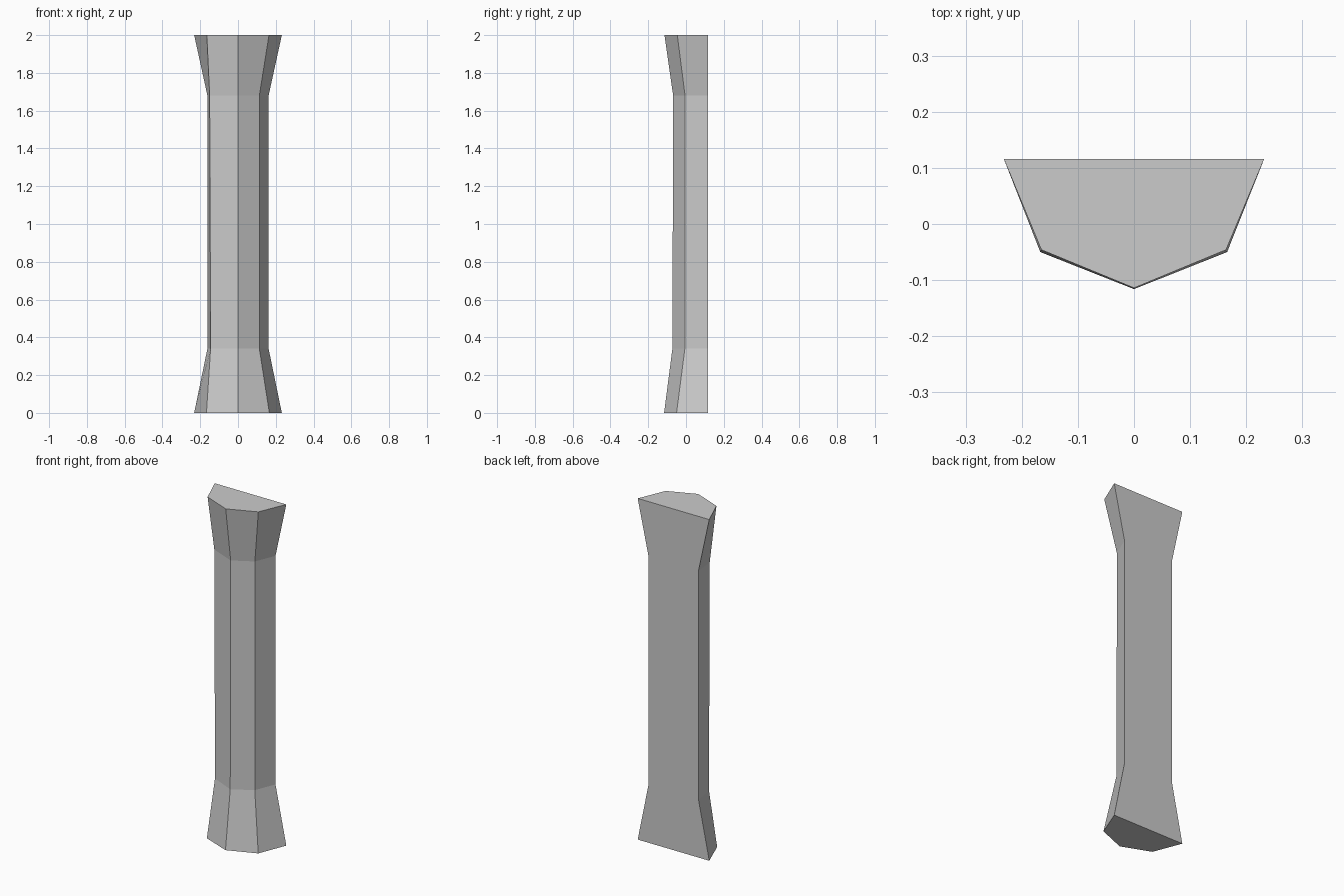
import bpy
import bmesh

cube = bpy.data.objects.get("Cube")
if cube:
    bpy.data.objects.remove(cube, do_unlink=True)

BACK = 0.116

# Plain grey stone
stone = bpy.data.materials.new("grey stone")
stone.use_nodes = True
colour = (0.6, 0.6, 0.6, 1)
stone.diffuse_color = colour
stone.node_tree.nodes["Principled BSDF"].inputs["Base Color"].default_value = colour

# Half-octagon sections: height, half width, right facet x, left facet x, facet y, front y
sections = [
    (0.00, 0.232, 0.167, 0.166, -0.050, -0.116),
    (0.34, 0.162, 0.145, 0.113, -0.006, -0.072),
    (1.68, 0.162, 0.150, 0.113, -0.005, -0.068),
    (2.00, 0.232, 0.165, 0.164, -0.046, -0.114),
]

# Column: flat back, faceted front, flared at foot and head
bm = bmesh.new()
rings = []
for z, half, right_x, left_x, facet_y, front_y in sections:
    outline = [(-half, BACK), (-right_x, facet_y), (0, front_y),
               (left_x, facet_y), (half, BACK)]
    rings.append([bm.verts.new((x, y, z)) for x, y in outline])

for low, high in zip(rings, rings[1:]):
    for i in range(len(low)):
        j = (i + 1) % len(low)
        bm.faces.new((low[i], low[j], high[j], high[i]))
bm.faces.new(rings[0][::-1])
bm.faces.new(rings[-1])
bmesh.ops.recalc_face_normals(bm, faces=bm.faces)

mesh = bpy.data.meshes.new("half_column")
bm.to_mesh(mesh)
bm.free()
mesh.materials.append(stone)
column = bpy.data.objects.new("half_column", mesh)
bpy.context.collection.objects.link(column)
